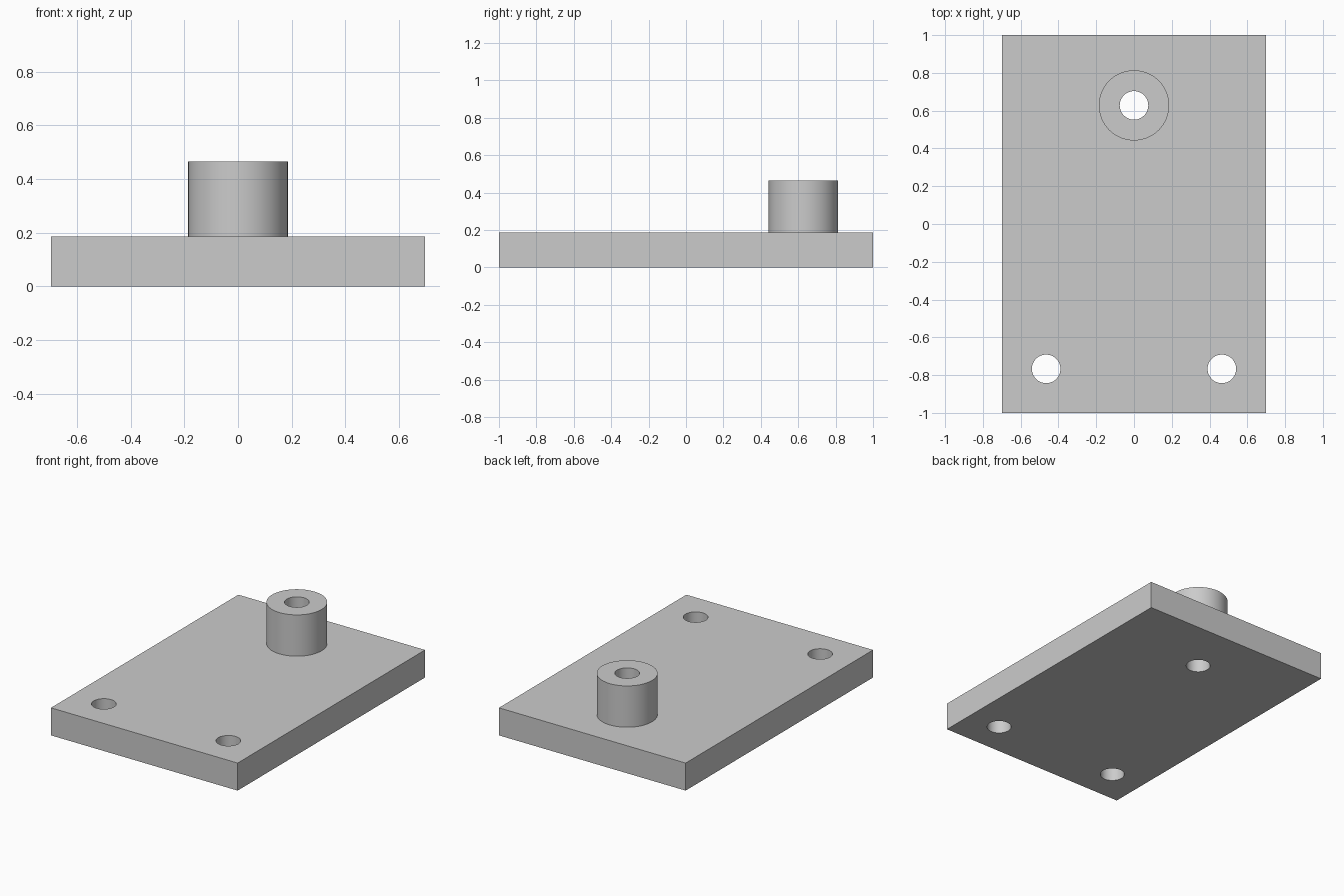
import bpy
import math

if "Cube" in bpy.data.objects:
    bpy.data.objects.remove(bpy.data.objects["Cube"], do_unlink=True)

WIDTH, LENGTH, THICK = 1.395, 2.0, 0.186
BOSS_Y, BOSS_R, BOSS_TOP = 0.628, 0.186, 0.465
HOLE_R = 0.0756
HOLES = [(0, BOSS_Y), (-0.465, -0.767), (0.465, -0.767)]

# Plain grey finish
grey = bpy.data.materials.new("plain grey")
grey.use_nodes = True
colour = (0.6, 0.6, 0.6, 1)
grey.diffuse_color = colour
grey.node_tree.nodes["Principled BSDF"].inputs["Base Color"].default_value = colour


def cylinder(name, x, y, radius, bottom, top):
    bpy.ops.mesh.primitive_cylinder_add(
        vertices=64, radius=radius, depth=top - bottom,
        location=(x, y, (top + bottom) / 2))
    obj = bpy.context.object
    obj.name = name
    obj.data.materials.append(grey)
    return obj


def combine(target, tool, operation):
    mod = target.modifiers.new(operation.lower(), "BOOLEAN")
    mod.operation = operation
    mod.solver = "EXACT"
    mod.object = tool
    bpy.context.view_layer.objects.active = target
    bpy.ops.object.modifier_apply(modifier=mod.name)
    bpy.data.objects.remove(tool, do_unlink=True)


# Base plate
bpy.ops.mesh.primitive_cube_add(size=1, location=(0, 0, THICK / 2))
plate = bpy.context.object
plate.name = "mounting_plate"
plate.scale = (WIDTH, LENGTH, THICK)
bpy.ops.object.transform_apply(location=True, rotation=False, scale=True)
plate.data.materials.append(grey)

# Raised boss, merged into the plate
combine(plate, cylinder("boss", 0, BOSS_Y, BOSS_R, THICK / 2, BOSS_TOP), "UNION")

# Through holes
for x, y in HOLES:
    combine(plate, cylinder("hole_cutter", x, y, HOLE_R, -0.1, BOSS_TOP + 0.1), "DIFFERENCE")

# Smooth round walls, crisp edges
bpy.ops.object.select_all(action="DESELECT")
plate.select_set(True)
bpy.context.view_layer.objects.active = plate
bpy.ops.object.shade_smooth_by_angle(angle=math.radians(30))
